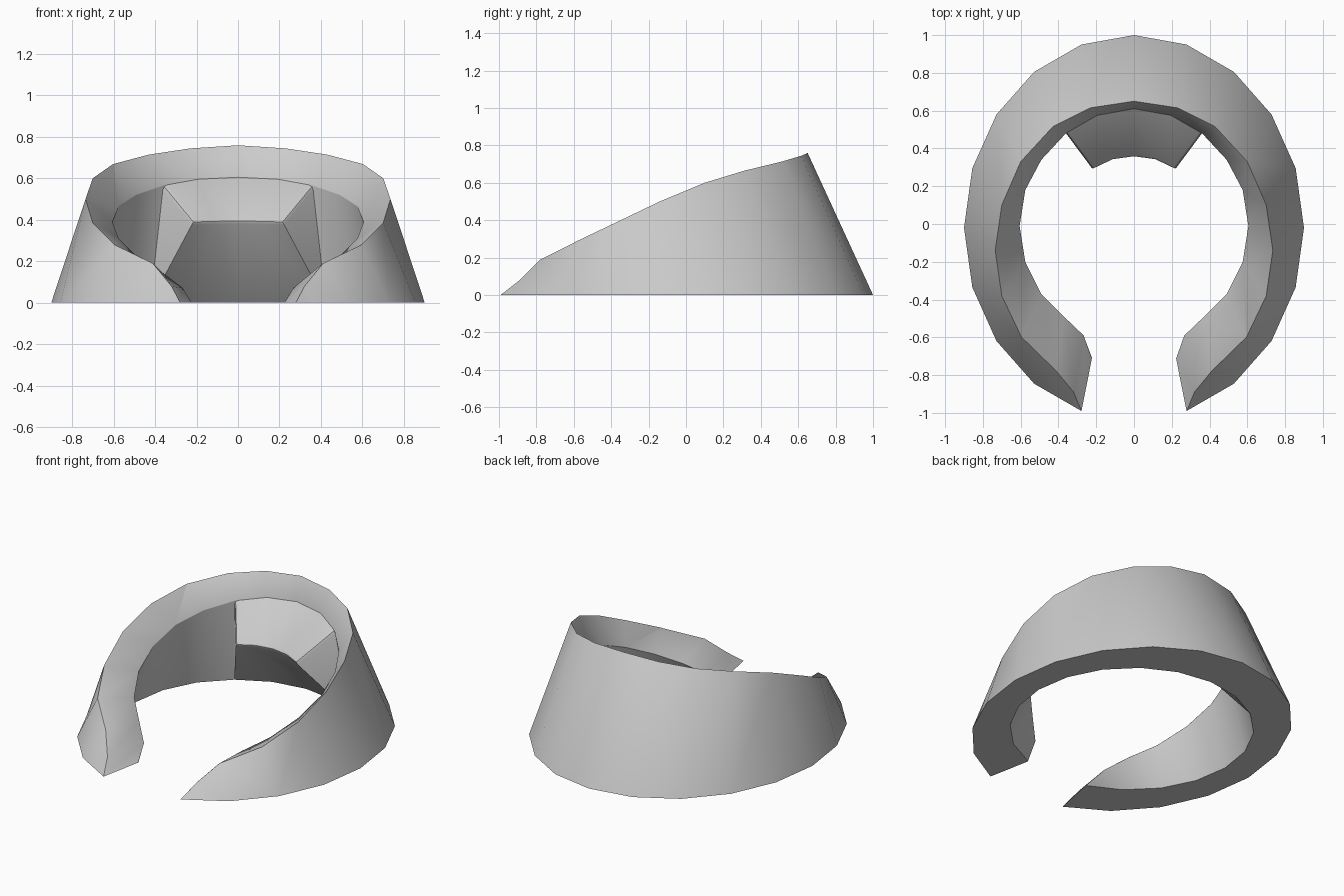
import bpy, bmesh
from math import sin, cos, radians

if "Cube" in bpy.data.objects:
    bpy.data.objects.remove(bpy.data.objects["Cube"])

STEP = 18  # 20-sided plan


def base(k, rx, ry):
    a = radians(STEP * k)
    return (rx * sin(a), -0.02 + ry * cos(a), 0)


def mix(a, b, t):
    return tuple(p + (q - p) * t for p, q in zip(a, b))


def skin(name, half, bevel_rows, bevel_x, width, bevel_caps=False):
    """Skin closed cross-sections, mirrored in x, with softened long edges."""
    cols = [[(-x, y, z) for x, y, z in c] for c in half[:0:-1]] + half
    bm = bmesh.new()
    vs = [[bm.verts.new(p) for p in c] for c in cols]
    n = len(half[0])
    for a, b in zip(vs, vs[1:]):
        for j in range(n):
            i = (j + 1) % n
            bm.faces.new((a[j], a[i], b[i], b[j]))
    caps = [bm.faces.new(vs[0]), bm.faces.new(vs[-1])]
    soft = set()
    for j in bevel_rows:
        for a, b in zip(vs, vs[1:]):
            if max(abs(a[j].co.x), abs(b[j].co.x)) < bevel_x:
                soft.add(bm.edges.get((a[j], b[j])))
    if bevel_caps:
        for c in (vs[0], vs[-1]):
            soft.add(bm.edges.get((c[0], c[1])))
    bmesh.ops.bevel(bm, geom=list(soft), offset=width, segments=2,
                    profile=0.5, affect='EDGES', clamp_overlap=True)
    bmesh.ops.remove_doubles(bm, verts=bm.verts, dist=0.0005)
    bmesh.ops.dissolve_degenerate(bm, edges=bm.edges, dist=0.0005)
    bmesh.ops.recalc_face_normals(bm, faces=bm.faces)
    me = bpy.data.meshes.new(name)
    bm.to_mesh(me)
    bm.free()
    ob = bpy.data.objects.new(name, me)
    bpy.context.collection.objects.link(ob)
    bpy.ops.object.select_all(action='DESELECT')
    ob.select_set(True)
    bpy.context.view_layer.objects.active = ob
    bpy.ops.object.shade_smooth_by_angle(angle=radians(30))
    return ob


# Right half of the sloping outer rim and the lower inner lip, back to front
rim = [(0, .65, .76), (.23, .615, .745), (.43, .515, .715), (.6, .33, .67),
       (.70, .10, .60), (.735, -.14, .50), (.70, -.38, .385),
       (.595, -.60, .28), (.41, -.78, .19)]
lip = [(0, .61, .605), (.195, .575, .595), (.36, .48, .565), (.49, .34, .52),
       (.575, .18, .465), (.605, -.01, .39), (.575, -.20, .31),
       (.49, -.37, .225), (.37, -.49, .15)]
outer = [base(k, .9, 1.02) for k in range(10)]
inner = [base(k, .72, .725) for k in range(10)]

# Open collar: each section is outer foot, rim, lip, inner foot
sections = [[outer[k], rim[k], lip[k], inner[k]] for k in range(9)]
sections.append([mix(outer[8], outer[9], .65), (.32, -.89, .08),
                 (.265, -.59, .07), mix(inner[8], inner[9], .65)])
sections.append([outer[9], mix(outer[9], (.28, -.99, .002), 1),
                 mix(inner[9], (.226, -.71, .002), 1), inner[9]])
skin("collar", sections, (1, 2), 0.65, 0.014)

# Wedge-shaped tooth on the inside of the back wall
nose = [(0, .35, .395), (.11, .335, .393), (.215, .285, .39)]
tooth = [[lip[k], nose[k], inner[k]] for k in range(3)]
skin("inner_wedge", tooth, (1,), 1, 0.02, bevel_caps=True)
